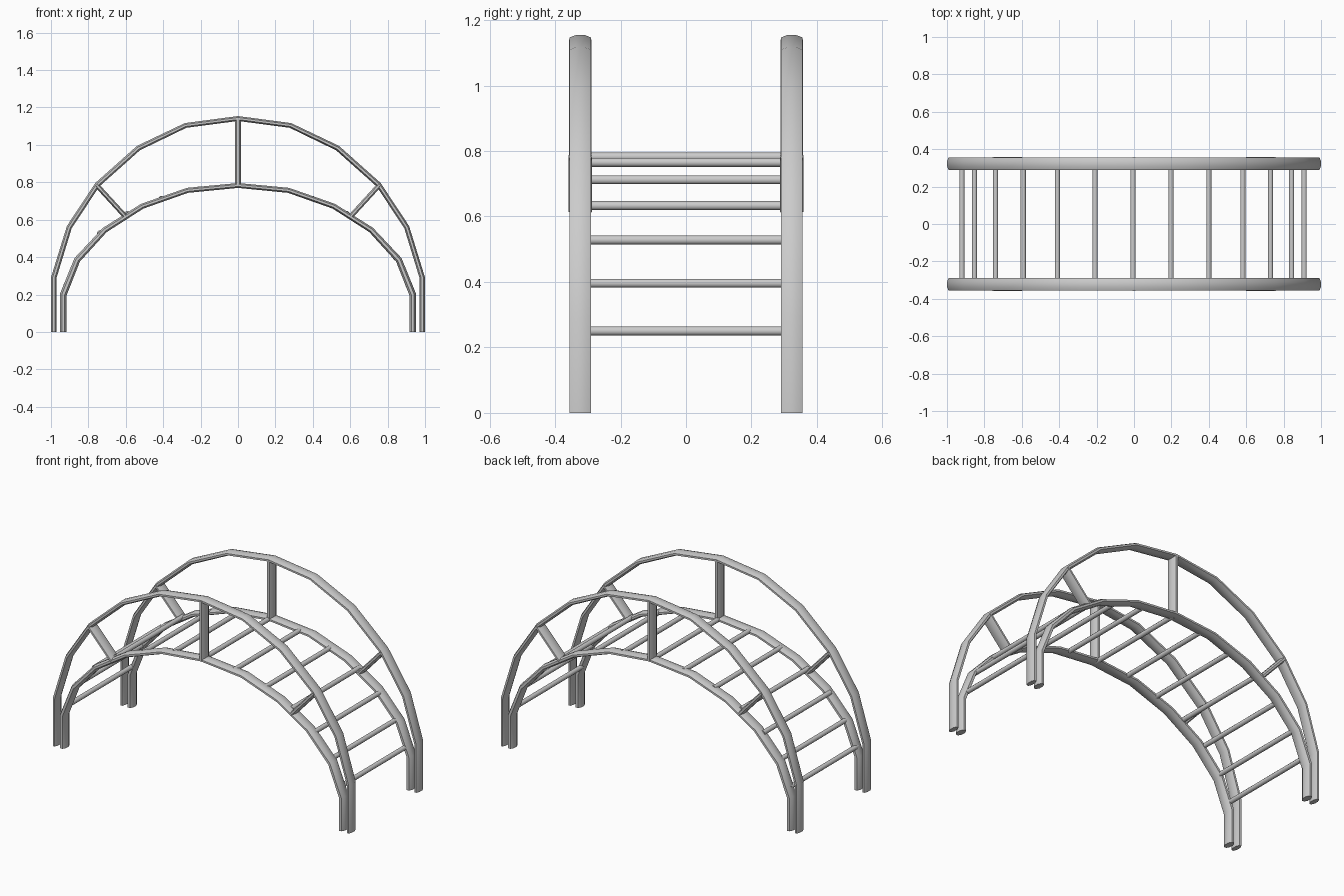
import bpy, bmesh, math
from mathutils import Vector

if "Cube" in bpy.data.objects:
    bpy.data.objects.remove(bpy.data.objects["Cube"])

SIDES = 8
RAIL_Y = 0.323


def sweep(name, pts, halves, wide):
    """Tube along pts; halves = half thickness per point, wide = half size along the other axis."""
    bm = bmesh.new()
    n = len(pts)
    P = [Vector(p) for p in pts]
    # the 'wide' axis is y for arch parts, x for rungs
    along_y = abs((P[-1] - P[0]).normalized().y) > 0.9
    side = Vector((1, 0, 0)) if along_y else Vector((0, 1, 0))
    k = 1 / math.cos(math.pi / SIDES)
    rings = []
    for i, p in enumerate(P):
        a = (P[i] - P[i - 1]).normalized() if i > 0 else (P[1] - P[0]).normalized()
        b = (P[i + 1] - P[i]).normalized() if i < n - 1 else a
        t = (a + b).normalized()
        up = t.cross(side).normalized() / max(0.5, t.dot(a))
        ring = []
        for s in range(SIDES):
            ang = 2 * math.pi * (s + 0.5) / SIDES
            ring.append(bm.verts.new(p + side * math.cos(ang) * k * wide
                                     + up * math.sin(ang) * k * halves[i]))
        rings.append(ring)
    for r0, r1 in zip(rings, rings[1:]):
        for s in range(SIDES):
            q = (s + 1) % SIDES
            bm.faces.new((r0[s], r0[q], r1[q], r1[s]))
    bm.faces.new(rings[0])
    bm.faces.new(rings[-1])
    bmesh.ops.recalc_face_normals(bm, faces=bm.faces[:])
    me = bpy.data.meshes.new(name)
    bm.to_mesh(me)
    bm.free()
    ob = bpy.data.objects.new(name, me)
    bpy.context.collection.objects.link(ob)
    bpy.ops.object.select_all(action='DESELECT')
    ob.select_set(True)
    bpy.context.view_layer.objects.active = ob
    bpy.ops.object.shade_smooth_by_angle(angle=math.radians(55))
    return ob


def mirrored(half):
    """Full arch path from its right half (apex first)."""
    return [(-x, z) for x, z in reversed(half[1:])] + half


# Arch profiles (x, z), apex to foot
outer = [(0, 1.141), (0.28, 1.104), (0.532, 0.983), (0.752, 0.787),
         (0.902, 0.56), (0.985, 0.29), (0.985, 0)]
inner = [(0, 0.783), (0.27, 0.757), (0.512, 0.672), (0.712, 0.545),
         (0.86, 0.385), (0.934, 0.2), (0.934, 0)]
outer_t = [0.013, 0.013, 0.014, 0.014, 0.014, 0.0145, 0.0145]
inner_t = [0.013, 0.0135, 0.014, 0.015, 0.017, 0.018, 0.018]

for y, tag in ((-RAIL_Y, "front"), (RAIL_Y, "back")):
    # Handrail and ladder rail
    for label, prof, th in (("handrail", outer, outer_t), ("ladder_rail", inner, inner_t)):
        sweep(f"{tag}_{label}", [(x, y, z) for x, z in mirrored(prof)],
              th[:0:-1] + th, 0.0335)
    # Struts joining the two rails
    sweep(f"{tag}_centre_strut", [(0, y, 0.783), (0, y, 1.141)], [0.017] * 2, 0.034)
    for sx, lr in ((-1, "left"), (1, "right")):
        sweep(f"{tag}_{lr}_strut", [(sx * 0.602, y, 0.617), (sx * 0.755, y, 0.784)],
              [0.013] * 2, 0.0355)

# Rungs
half_rungs = [(0.203, 0.765), (0.405, 0.712), (0.587, 0.633),
              (0.735, 0.528), (0.848, 0.396), (0.915, 0.25)]
rungs = mirrored([(0, 0.782)] + half_rungs)
for i, (x, z) in enumerate(rungs):
    sweep(f"rung_{i + 1}", [(x - 0.005, -RAIL_Y, z), (x - 0.005, RAIL_Y, z)],
          [0.0135] * 2, 0.0135)
